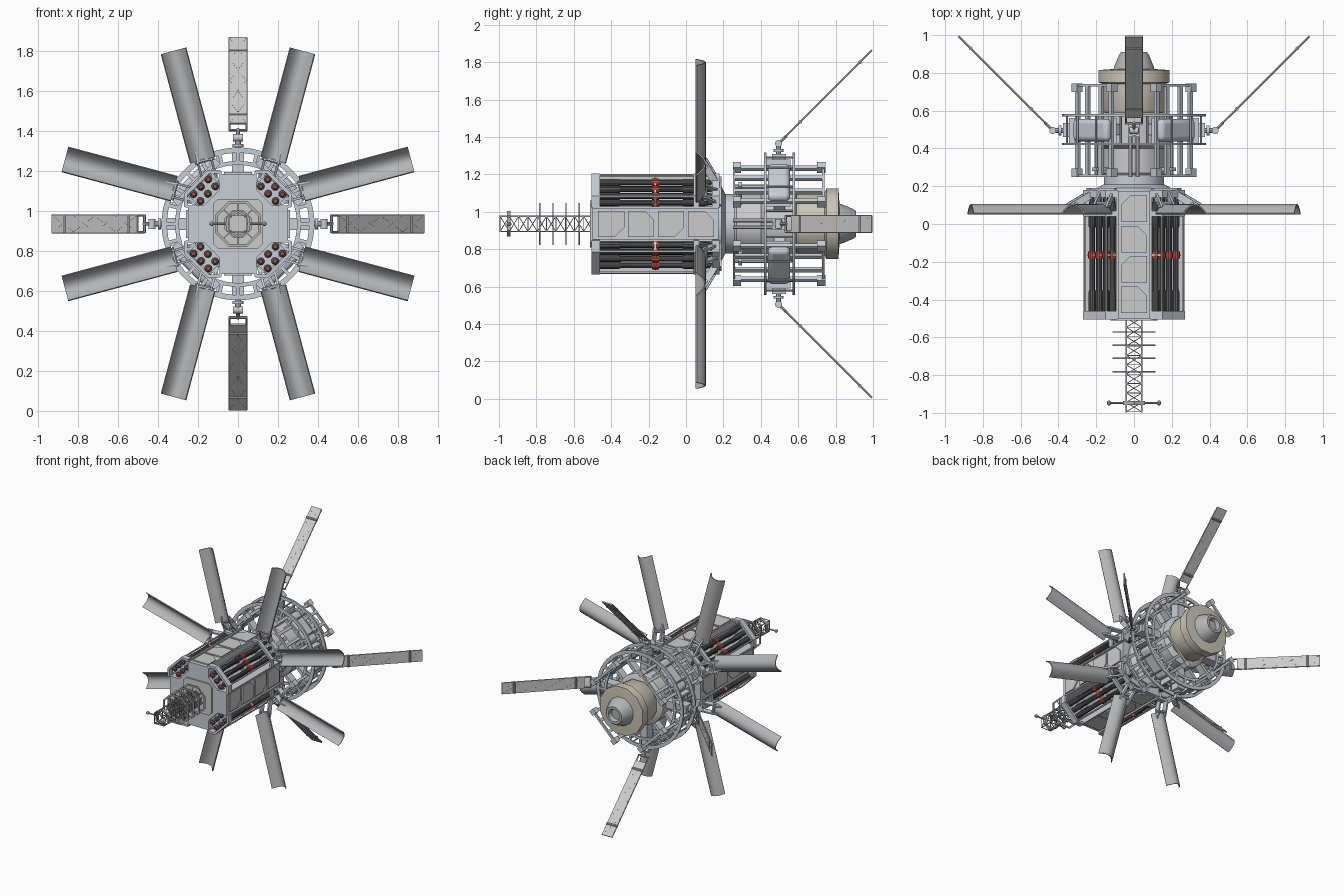
import bpy, bmesh
from math import radians, pi, cos, sin
from mathutils import Matrix, Vector

if "Cube" in bpy.data.objects:
    bpy.data.objects.remove(bpy.data.objects["Cube"])

CZ = 0.935  # height of the long axis
I = Matrix.Identity(4)
T = lambda x, y, z: Matrix.Translation((x, y, z))
R = lambda a: Matrix.Rotation(-radians(a), 4, 'Y')   # local x = radial, z = tangential
DIAG, AXES = [45, 135, 225, 315], [0, 90, 180, 270]

def mat(name, c):
    m = bpy.data.materials.new(name)
    m.diffuse_color = (*c, 1)
    m.use_nodes = True
    m.node_tree.nodes["Principled BSDF"].inputs["Base Color"].default_value = m.diffuse_color
    return m

HULL = mat("hull", (0.58, 0.62, 0.67))
DARK = mat("dark", (0.10, 0.10, 0.10))
RED = mat("red", (0.55, 0.06, 0.05))
TAN = mat("tan", (0.60, 0.56, 0.48))
GREY = mat("grey", (0.45, 0.46, 0.47))

def skin(bm, rings, M, loop=False):
    """Join rings of points into a tube, capped unless it loops."""
    vs = [[bm.verts.new(M @ Vector(p)) for p in r] for r in rings]
    n = len(vs[0])
    pairs = list(zip(vs, vs[1:])) + ([(vs[-1], vs[0])] if loop else [])
    for a, b in pairs:
        for i in range(n):
            j = (i + 1) % n
            bm.faces.new((a[i], a[j], b[j], b[i]))
    if not loop:
        bm.faces.new(vs[0][::-1])
        bm.faces.new(vs[-1])

def extrude(bm, pts, vec, M=I):
    skin(bm, [pts, [Vector(p) + Vector(vec) for p in pts]], M)

def box(bm, x0, x1, y0, y1, z0, z1, M=I):
    extrude(bm, [(x0, y0, z0), (x1, y0, z0), (x1, y0, z1), (x0, y0, z1)], (0, y1 - y0, 0), M)

def lathe(bm, prof, n, M=I, loop=False, ph=0.5):
    ang = [2 * pi * (i + ph) / n for i in range(n)]
    skin(bm, [[(r * cos(a), y, r * sin(a)) for a in ang] for r, y in prof], M, loop)

def hoop(bm, r0, r1, y0, y1, n, M=I):
    lathe(bm, [(r0, y0), (r1, y0), (r1, y1), (r0, y1)], n, M, True)

def rod(bm, p, q, r, M=I, n=6):
    p, q = Vector(p), Vector(q)
    rot = Vector((0, 1, 0)).rotation_difference(q - p).to_matrix().to_4x4()
    lathe(bm, [(r, 0), (r, (q - p).length)], n, M @ Matrix.Translation(p) @ rot)

def part(name, m, build, angles=(0,)):
    bm = bmesh.new()
    for a in angles:
        build(bm, R(a))
    bmesh.ops.recalc_face_normals(bm, faces=bm.faces)
    me = bpy.data.meshes.new(name)
    bm.to_mesh(me)
    bm.free()
    ob = bpy.data.objects.new(name, me)
    ob.location.z = CZ
    bpy.context.collection.objects.link(ob)
    if m:
        me.materials.append(m)
    bpy.ops.object.select_all(action='DESELECT')
    ob.select_set(True)
    bpy.context.view_layer.objects.active = ob
    bpy.ops.object.shade_smooth_by_angle(angle=radians(32))
    return ob

# main body: octagon with four recessed corner troughs
def body(bm, M):
    q = [(0.250, 0.092), (0.17, 0.092), (0.092, 0.17), (0.092, 0.250)]
    pts = []
    for a in AXES:
        pts += [R(a) @ Vector((x, -0.5, z)) for x, z in q]
    extrude(bm, pts, (0, 0.675, 0))
    lathe(bm, [(0.20, 0.15), (0.20, 0.19), (0.16, 0.21), (0.16, 0.26)], 24)
part("main_body", HULL, body)

def side_panels(bm, M):
    for k in range(4):
        y, s = -0.47 + k * 0.16, (1 if k % 2 else -1)
        extrude(bm, [(0.245, y, -0.07 * s), (0.245, y + 0.14, -0.07 * s), (0.245, y + 0.14, 0.02 * s),
                     (0.245, y + 0.09, 0.07 * s), (0.245, y, 0.07 * s)], (0.014, 0, 0), M)
    for z in (-0.088, 0.088):
        box(bm, 0.245, 0.263, -0.5, 0.175, z - 0.006, z + 0.006, M)
part("side_panels", None, side_panels, AXES)

def front_plate(bm, M):
    c, d = 0.125, 0.10
    extrude(bm, [(c, -0.512, d), (d, -0.512, c), (-d, -0.512, c), (-c, -0.512, d),
                 (-c, -0.512, -d), (-d, -0.512, -c), (d, -0.512, -c), (c, -0.512, -d)], (0, 0.02, 0))
part("front_plate", None, front_plate)

# corner brackets and rails that hold the tubes
def brackets(bm, M):
    o = [(0.252, -0.128), (0.297, -0.085), (0.297, 0.085), (0.252, 0.128)]
    i = [(0.238, 0.116), (0.280, 0.078), (0.280, -0.078), (0.238, -0.116)]
    for y, h in ((-0.505, 0.045), (0.04, 0.03), (0.14, 0.04)):
        extrude(bm, [(x, y, z) for x, z in o + i], (0, h, 0), M)
    for z in (-0.08, 0.08):
        rod(bm, (0.288, -0.48, z), (0.288, 0.16, z), 0.007, M)
    for y in (-0.475, -0.17, 0.06):
        box(bm, 0.18, 0.275, y, y + 0.012, -0.075, 0.075, M)
part("corner_brackets", HULL, brackets, DIAG)

TUBES = [(r, t) for r in (0.213, 0.262) for t in (-0.052, 0, 0.052)]
def tubes(bm, M):
    for r, t in TUBES:
        lathe(bm, [(0.010, -0.497), (0.019, -0.487), (0.019, -0.36), (0.015, -0.35), (0.015, -0.02),
                   (0.019, -0.01), (0.019, 0.09), (0.010, 0.15)], 10, M @ T(r, 0, t))
part("corner_tubes", DARK, tubes, DIAG)

def bands(bm, M):
    for r, t in TUBES:
        lathe(bm, [(0.021, -0.182), (0.021, -0.145)], 10, M @ T(r, 0, t))
        lathe(bm, [(0.008, -0.502), (0.008, -0.49)], 8, M @ T(r, 0, t))
part("red_bands", RED, bands, DIAG)

# eight curved petals, opened outward in pairs
def petals(bm, M):
    w = 0.066
    zs = [-w + 2 * w * i / 8 for i in range(9)]
    f = lambda z: 0.106 - 0.048 * (z / w) ** 2
    for s in (-1, 1):
        P = M @ T(0.350, 0, s * 0.101) @ R(s * 30)
        sec = [(0, f(z), z) for z in zs] + [(0, f(z) - 0.007, z * 0.93) for z in reversed(zs)]
        extrude(bm, sec, (0.565, 0, 0), P)
part("petals", GREY, petals, DIAG)

def petal_arms(bm, M):
    for s in (-1, 1):
        P = M @ T(0.335, 0, s * 0.101) @ R(s * 30)
        for z in (-0.035, 0.035):
            extrude(bm, [(-0.10, 0.19, z - 0.006), (-0.10, 0.15, z - 0.006), (0, 0.085, z - 0.006),
                         (0.06, 0.09, z - 0.006), (0.03, 0.115, z - 0.006)], (0, 0, 0.012), P)
        rod(bm, (0.01, 0.105, -0.05), (0.01, 0.105, 0.05), 0.011, P, 8)
        box(bm, -0.11, -0.07, 0.145, 0.19, -0.045, 0.045, P)
part("petal_arms", HULL, petal_arms, DIAG)

# front boom: square lattice with cross members
def boom(bm, M):
    w, n, a, b = 0.041, 10, -0.997, -0.50
    rod(bm, (w, a, w), (w, b, w), 0.004, M, 4)
    for i in range(n + 1):
        y = a + 0.003 + (b - a) * i / n
        rod(bm, (w, y, -w), (w, y, w), 0.003, M, 4)
        if i < n:
            rod(bm, (w, y, -w), (w, y + (b - a) / n, w), 0.003, M, 4)
part("boom_lattice", GREY, boom, AXES)

def boom_hoops(bm, M):
    for y in (-0.785, -0.715, -0.645, -0.575):
        hoop(bm, 0.108, 0.122, y, y + 0.007, 8)
        hoop(bm, 0.065, 0.073, y, y + 0.007, 8)
        for a in range(0, 360, 45):
            rod(bm, (0.045, y + 0.004, 0), (0.112, y + 0.004, 0), 0.003, R(a), 4)
part("boom_hoops", GREY, boom_hoops)

def boom_tip(bm, M):
    hoop(bm, 0.056, 0.068, -0.957, -0.937, 6)
    for s in (-1, 1):
        rod(bm, (s * 0.05, -0.947, 0), (s * 0.135, -0.947, 0), 0.006)
        lathe(bm, [(0.005, -0.96), (0.012, -0.952), (0.012, -0.942), (0.005, -0.934)], 8, T(s * 0.132, 0, 0))
part("boom_tip", GREY, boom_tip)

# rear hub, tan tank and nozzle
part("hub", None, lambda bm, M: lathe(bm, [(0.15, 0.25), (0.165, 0.27), (0.165, 0.40), (0.20, 0.42),
                                           (0.20, 0.57), (0.165, 0.59)], 24))
part("tank", TAN, lambda bm, M: lathe(bm, [(0.155, 0.58), (0.170, 0.61), (0.170, 0.74), (0.195, 0.75),
                                           (0.195, 0.815), (0.12, 0.82)], 12))
part("nozzle", GREY, lambda bm, M: lathe(bm, [(0.115, 0.81), (0.108, 0.835), (0.082, 0.895),
                                              (0.07, 0.91), (0.05, 0.91), (0.04, 0.88)], 12))

# wide ring: paired rims, spacers and pods
def ring(bm, M):
    for y in (0.418, 0.57):
        hoop(bm, 0.355, 0.382, y, y + 0.012, 48)
        hoop(bm, 0.295, 0.315, y, y + 0.012, 48)
        for k in range(24):
            box(bm, 0.305, 0.365, y, y + 0.012, -0.009, 0.009, R(k * 15))
    for k in range(16):
        rod(bm, (0.362, 0.42, 0), (0.362, 0.575, 0), 0.006, R(k * 22.5 + 11.25))
part("ring_rims", HULL, ring)

def pods(bm, M):
    box(bm, 0.275, 0.338, 0.438, 0.555, -0.13, 0.13, M)
ob = part("ring_pods", HULL, pods, DIAG)
bev = ob.modifiers.new("round", 'BEVEL')
bev.width, bev.segments = 0.024, 3

def spokes(bm, M):
    for z in (-0.07, 0.07):
        box(bm, 0.16, 0.29, 0.47, 0.53, z - 0.012, z + 0.012, M)
part("ring_spokes", HULL, spokes, DIAG)

# outer cage: C-shaped end clamps joined by lengthwise beams
def cage(bm, M):
    for y, h in ((0.25, 0.012), (0.728, 0.012)):
        box(bm, 0.285, 0.305, y, y + h, -0.13, 0.13, M)
    for z in (-0.13, 0.13):
        for y in (0.25, 0.70):
            box(bm, 0.275, 0.318, y, y + 0.045, z - 0.02, z + 0.02, M)
    for z in (-0.125, -0.05, 0.05, 0.125):
        box(bm, 0.285, 0.305, 0.25, 0.74, z - 0.011, z + 0.011, M)
    box(bm, 0.15, 0.30, 0.28, 0.30, -0.015, 0.015, M)
part("outer_cage", HULL, cage, DIAG)

# mounts on the four axes, then the tilted lattice panels
def mounts(bm, M):
    box(bm, 0.17, 0.375, 0.46, 0.535, -0.03, 0.03, M)
    for z in (-0.10, 0.10):
        box(bm, 0.29, 0.345, 0.43, 0.56, z - 0.008, z + 0.008, M)
    for z in (-0.018, 0.018):
        rod(bm, (0.20, 0.25, z), (0.20, 0.46, z), 0.011, M, 8)
    rod(bm, (0.37, 0.495, 0), (0.43, 0.495, 0), 0.014, M, 10)
    hoop(bm, 0.012, 0.028, 0.385, 0.40, 12, M @ T(0, 0.495, 0) @ Matrix.Rotation(-pi / 2, 4, 'Z'))
    rod(bm, (0.43, 0.495, -0.025), (0.43, 0.495, 0.025), 0.019, M, 12)
part("panel_mounts", HULL, mounts, AXES)

def panel_frame(bm, M):
    P = M @ T(0.43, 0.495, 0) @ Matrix.Rotation(radians(45), 4, 'Z')
    rod(bm, (0, 0, 0), (0.06, 0, 0), 0.009, P)
    for z in (-0.042, 0.042):
        rod(bm, (0.05, 0, z), (0.705, 0, z), 0.0055, P)
    n, a, d = 4, 0.105, 0.149
    for i in range(n + 1):
        u = a + i * d
        rod(bm, (u, 0, -0.041), (u, 0, 0.041), 0.0055, P, 4)
        if i < n:
            for s in (-1, 1):
                rod(bm, (u, 0, -0.04 * s), (u + d, 0, 0.04 * s), 0.0055, P, 4)
    rod(bm, (0.053, 0, -0.045), (0.053, 0, 0.045), 0.007, P)
    for u in (0.163, 0.615):
        rod(bm, (u, 0, -0.046), (u, 0, 0.046), 0.010, P, 8)
part("panel_frames", GREY, panel_frame, AXES)

def panels(bm, M):
    P = M @ T(0.43, 0.495, 0) @ Matrix.Rotation(radians(45), 4, 'Z')
    box(bm, 0.10, 0.706, -0.005, 0.005, -0.045, 0.045, P)
part("panels", None, panels, AXES)
